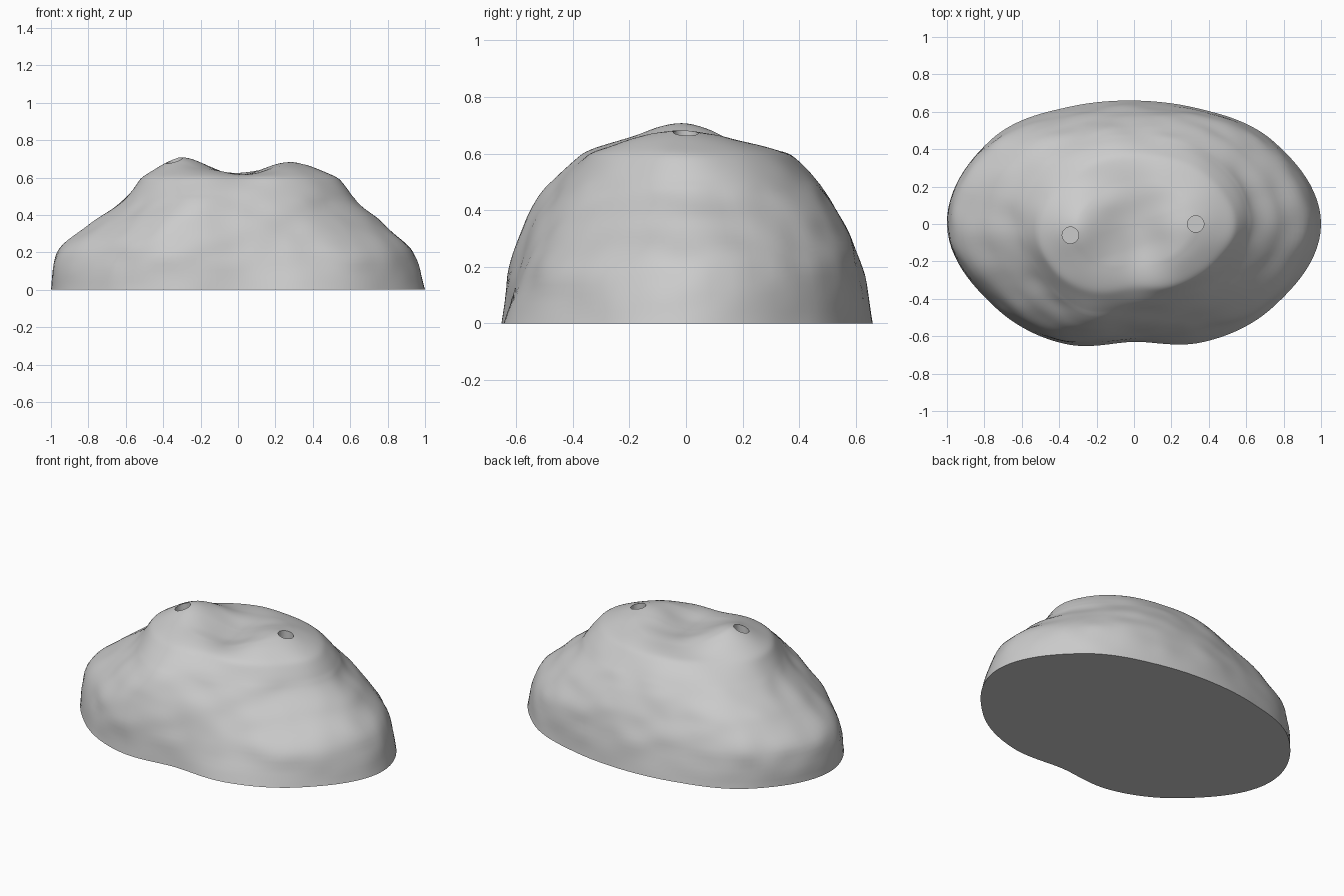
import bpy, bmesh, math
from mathutils import Vector, noise

if "Cube" in bpy.data.objects:
    bpy.data.objects.remove(bpy.data.objects["Cube"])

# Contour radii every 30 degrees (counter-clockwise from +x) at rising heights
LEVELS = [0.0, 0.2, 0.35, 0.45, 0.53, 0.60]
RADII = [
    [1.00, .87, .71, .66, .72, .89, 1.00, .87, .74, .63, .73, .87],
    [.94, .82, .68, .62, .67, .86, .97, .83, .71, .59, .64, .80],
    [.78, .71, .61, .56, .60, .75, .79, .71, .65, .54, .55, .66],
    [.66, .60, .54, .50, .54, .63, .65, .60, .58, .48, .49, .56],
    [.60, .54, .47, .44, .47, .53, .57, .54, .50, .42, .44, .51],
    [.54, .47, .40, .37, .39, .43, .52, .49, .42, .34, .39, .46],
]
# Top knolls and hollows: x, y, height, spread in x, spread in y
KNOLLS = [(-.33, .0, .072, .12, .16), (.31, -.06, .042, .15, .19),
          (.01, .0, -.045, .13, .17), (.06, -.16, -.025, .10, .10),
          (-.26, .28, -.035, .18, .10)]
HOLES = [(-.34, -.06), (.33, .0)]
SEG, SIDE, CAP = 144, 36, 26


def cubic(a, b, c, d, t):
    return b + .5 * t * (c - a + t * (2*a - 5*b + 4*c - d + t * (3*(b - c) + d - a)))


def around(row, ang):
    f = ang / (2 * math.pi) * 12
    i = int(f)
    return cubic(*[row[(i + k) % 12] for k in (-1, 0, 1, 2)], f - i)


def along(vals, f):
    n = len(vals) - 1
    i = min(int(f), n - 1)
    return cubic(*[vals[max(0, min(n, i + k))] for k in (-1, 0, 1, 2)], f - i)


def cap_height(x, y, f):
    z = .058 * (1 - f**3)
    for kx, ky, h, sx, sy in KNOLLS:
        z += h * (1 - f**4) * math.exp(-((x-kx)/sx)**2 / 2 - ((y-ky)/sy)**2 / 2)
    return .60 + z


def rough(p):
    # diagonal folds plus soft lumps
    q = Vector((p.x * 2.2 + p.y, p.y * 3.5 - p.x, p.z * 4))
    return .010 * noise.noise(q) + .010 * noise.noise(q * 2.3)


# Rock body: lofted contours closed by a knolled cap
bm = bmesh.new()
rings = []
for j in range(SIDE + CAP):
    ring = []
    for k in range(SEG):
        a = 2 * math.pi * k / SEG
        if j <= SIDE:
            f = 5 * j / SIDE
            r = along([around(row, a) for row in RADII], f)
            z = along(LEVELS, f)
            p = Vector((r * math.cos(a), r * math.sin(a), z))
        else:
            f = 1 - (j - SIDE) / CAP
            r = f * around(RADII[-1], a)
            x, y = r * math.cos(a), r * math.sin(a)
            p = Vector((x, y, cap_height(x, y, f)))
        n = rough(p) * min(1, p.z / .15)
        up = max(0, min(1, (p.z - .45) / .2))
        p += Vector((math.cos(a) * n * (1 - up), math.sin(a) * n * (1 - up), n * up * .5))
        ring.append(bm.verts.new(p))
    rings.append(ring)
for lo, hi in zip(rings, rings[1:]):
    for k in range(SEG):
        m = (k + 1) % SEG
        bm.faces.new((lo[k], lo[m], hi[m], hi[k]))
top = bm.verts.new((0, 0, cap_height(0, 0, 0)))
for k in range(SEG):
    bm.faces.new((rings[-1][k], rings[-1][(k + 1) % SEG], top))
bm.faces.new(rings[0][::-1])
# soften the shoulder where sides meet the cap
soft = [v for ring in rings[SIDE - 10:SIDE + 10] for v in ring]
for _ in range(10):
    bmesh.ops.smooth_vert(bm, verts=soft, factor=.5,
                          use_axis_x=True, use_axis_y=True, use_axis_z=True)
bmesh.ops.recalc_face_normals(bm, faces=bm.faces)
mesh = bpy.data.meshes.new("rock")
bm.to_mesh(mesh)
bm.free()
rock = bpy.data.objects.new("rock", mesh)
bpy.context.collection.objects.link(rock)

# Two deep round sockets drilled into the knolls
cutters = []
for x, y in HOLES:
    bpy.ops.mesh.primitive_cylinder_add(vertices=32, radius=.044, depth=.5, location=(x, y, .72))
    cutter = bpy.context.object
    cutter.name = "socket_cutter"
    cutter.hide_render = True
    mod = rock.modifiers.new("socket", 'BOOLEAN')
    mod.operation, mod.solver, mod.object = 'DIFFERENCE', 'EXACT', cutter
    cutters.append(cutter)

bpy.ops.object.select_all(action='DESELECT')
rock.select_set(True)
bpy.context.view_layer.objects.active = rock
for mod in list(rock.modifiers):
    bpy.ops.object.modifier_apply(modifier=mod.name)
for cutter in cutters:
    bpy.data.objects.remove(cutter)
bpy.ops.object.shade_smooth_by_angle(angle=math.radians(45))
